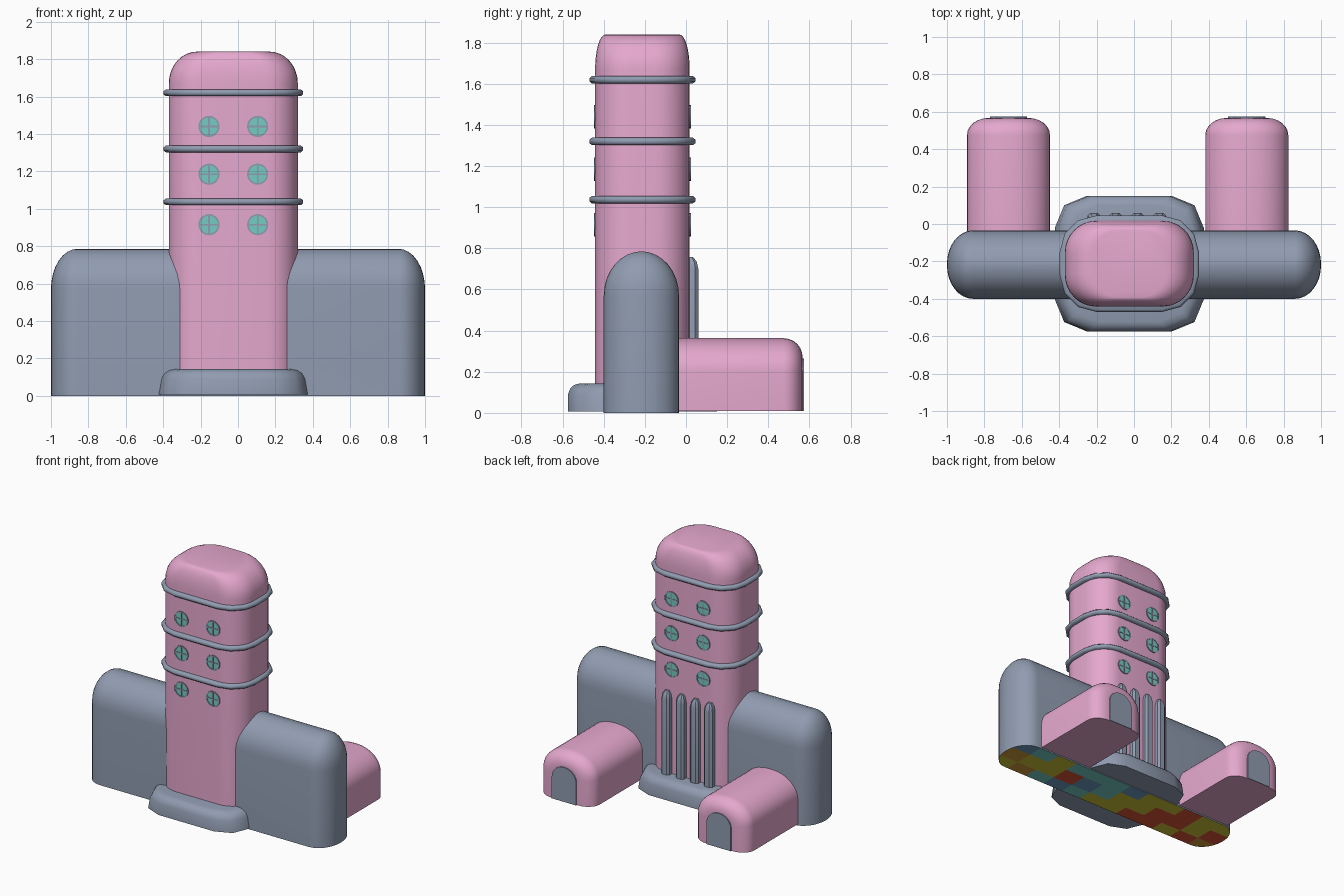
import bpy, bmesh, math
from mathutils import Matrix

if "Cube" in bpy.data.objects:
    bpy.data.objects.remove(bpy.data.objects["Cube"])


def mat(name, r, g, b):
    m = bpy.data.materials.new(name)
    lin = [c / 12.92 if c <= 0.04045 else ((c + 0.055) / 1.055) ** 2.4 for c in (r, g, b)]
    m.diffuse_color = (*lin, 1)
    m.use_nodes = True
    m.node_tree.nodes["Principled BSDF"].inputs["Base Color"].default_value = m.diffuse_color
    return m


PINK = mat("pink", 0.90, 0.66, 0.81)
GREY = mat("slate_grey", 0.565, 0.61, 0.69)
TEAL = mat("teal", 0.46, 0.80, 0.76)
RED = mat("brick_red", 0.86, 0.32, 0.22)
OLIVE = mat("olive", 0.80, 0.76, 0.22)
BLUE = mat("blue", 0.42, 0.60, 0.74)
OCHRE = mat("ochre", 0.82, 0.60, 0.24)


def finish(name, bm, mats, angle=32):
    bmesh.ops.recalc_face_normals(bm, faces=bm.faces[:])
    me = bpy.data.meshes.new(name)
    bm.to_mesh(me)
    bm.free()
    for m in mats:
        me.materials.append(m)
    me.shade_smooth()
    me.set_sharp_from_angle(angle=math.radians(angle))
    ob = bpy.data.objects.new(name, me)
    bpy.context.collection.objects.link(ob)
    return ob


def loft(rings, caps=True):
    bm = bmesh.new()
    vr = [[bm.verts.new(p) for p in r] for r in rings]
    n = len(vr[0])
    for a, b in zip(vr, vr[1:]):
        for i in range(n):
            j = (i + 1) % n
            bm.faces.new((a[i], a[j], b[j], b[i]))
    if caps:
        bm.faces.new(vr[0])
        bm.faces.new(vr[-1])
    return bm


def rrect(cx, cy, z, hx, hy, rx, ry, seg):
    """Rounded rectangle ring at height z."""
    pts = []
    for q, (sx, sy) in enumerate(((1, 1), (-1, 1), (-1, -1), (1, -1))):
        for k in range(seg + 1):
            a = math.pi / 2 * (q + k / seg)
            pts.append((cx + sx * (hx - rx) + rx * math.cos(a),
                        cy + sy * (hy - ry) + ry * math.sin(a), z))
    return pts


def arch(cx, y, w, top, rx, rz, seg=8, z0=0.01):
    """Arch outline facing along y."""
    pts = [(cx + w, y, z0)]
    for k in range(seg + 1):
        a = math.pi / 2 * k / seg
        pts.append((cx + w - rx + rx * math.cos(a), y, top - rz + rz * math.sin(a)))
    for k in range(seg + 1):
        a = math.pi / 2 * (1 + k / seg)
        pts.append((cx - w + rx + rx * math.cos(a), y, top - rz + rz * math.sin(a)))
    return pts + [(cx - w, y, z0)]


def circle(x, y, z, r, n=20):
    return [(x + r * math.cos(2 * math.pi * k / n), y, z + r * math.sin(2 * math.pi * k / n))
            for k in range(n)]


TX, TY, HX, HY = -0.025, -0.212, 0.345, 0.23
arc = [math.pi / 2 * k / 8 for k in range(9)]

# Tower with a rounded top
rings = [rrect(TX, TY, 0.02, HX, HY, 0.17, 0.17, 8)]
for a in arc:
    c = 1 - math.cos(a)
    rings.append(rrect(TX, TY, 1.67 + 0.17 * math.sin(a), HX - 0.15 * c, HY - 0.05 * c,
                       0.17 - 0.03 * c, 0.17 - 0.03 * c, 8))
finish("tower", loft(rings), [PINK], 40)

# Bands round the tower
for i, z in enumerate((1.037, 1.32, 1.62)):
    prof = ((-0.02, -0.018), (0.016, -0.018), (0.028, -0.008),
            (0.028, 0.008), (0.016, 0.018), (-0.02, 0.018))
    finish(f"band_{i + 1}", loft([rrect(TX, TY, z + dz, HX + o, HY + o, 0.17 + o, 0.17 + o, 3)
                                  for o, dz in prof], False), [GREY], 50)

# Long rounded side wing, with a patchwork underside
WY = -0.217
rings = [rrect(0, WY, 0, 1, 0.183, 0.14, 0.178, 8)]
for a in arc:
    c = max(math.cos(a), 0.04)
    rings.append(rrect(0, WY, 0.57 + 0.215 * math.sin(a), 1 - 0.14 * (1 - c),
                       0.183 * c, 0.14 * c, 0.178 * c, 8))
bm = loft(rings)


def cut_underside(co, no):
    fs = [f for f in bm.faces if f.calc_center_median().z < 1e-4]
    geom = fs + list({e for f in fs for e in f.edges}) + list({v for f in fs for v in f.verts})
    bmesh.ops.bisect_plane(bm, geom=geom, plane_co=co, plane_no=no, dist=1e-5)


for k in range(1, 12):
    cut_underside((-1 + k / 6, 0, 0), (1, 0, 0))
for y in (-0.29, -0.15):
    cut_underside((0, y, 0), (0, 1, 0))
# rows front to back, x from + to -: 2 teal, 3 red, 4 olive, 5 blue, 6 ochre
patch = ("462524433436", "644352443343", "524222544344")
for f in bm.faces:
    c = f.calc_center_median()
    if c.z < 1e-4:
        row = 0 if c.y < -0.29 else 1 if c.y < -0.15 else 2
        f.material_index = int(patch[row][max(0, min(11, int((1 - c.x) * 6)))]) - 1
finish("side_wing", bm, [GREY, TEAL, RED, OLIVE, BLUE, OCHRE], 40)

# Plinth under the tower
finish("plinth", loft([rrect(TX, TY, z, hx, hy, 0.17, 0.17, 2) for z, hx, hy in (
    (0.006, 0.398, 0.362), (0.09, 0.383, 0.362), (0.12, 0.37, 0.35),
    (0.136, 0.352, 0.332), (0.142, 0.33, 0.31))]), [GREY], 50)

# Rear pods with arched doors
for side, cx in (("left", -0.671), ("right", 0.603)):
    rings = [arch(cx, -0.15, 0.222, 0.363, 0.205, 0.16)]
    for k in range(7):
        a = math.pi / 2 * k / 6
        s = 0.115 * (1 - math.cos(a))
        w = 0.222 - s
        rings.append(arch(cx, 0.475 + 0.092 * math.sin(a), w, 0.363 - 0.8 * s,
                          0.205 * w / 0.222, 0.16 * w / 0.222))
    finish(f"rear_pod_{side}", loft(rings), [PINK], 40)
    finish(f"pod_door_{side}", loft([arch(cx, y, 0.1, 0.265, 0.097, 0.09)
                                     for y in (0.566, 0.575)]), [GREY])

# Upright ribs on the tower's back
for i, x in enumerate((-0.214, -0.1, 0.018, 0.137)):
    finish(f"back_rib_{i + 1}", loft([rrect(x, 0.01, z, hx, hy, 0.45 * hx, 0.45 * hx, 1)
                                      for z, hx, hy in ((0.1, 0.034, 0.05), (0.70, 0.034, 0.05),
                                                        (0.735, 0.027, 0.042), (0.757, 0.014, 0.025))]),
           [GREY], 30)

# Round windows, front and back: glass, raised rim and cross bars
for face, y, out in (("front", TY - HY, -1), ("back", TY + HY, 1)):
    n = 0
    for x in (-0.155, 0.105):
        for z in (0.915, 1.185, 1.44):
            n += 1
            lo, mid, hi = y - out * 0.003, y + out * 0.003, y + out * 0.006
            finish(f"{face}_window_glass_{n}",
                   loft([circle(x, lo, z, 0.05), circle(x, mid, z, 0.05)]), [TEAL])
            finish(f"{face}_window_rim_{n}",
                   loft([circle(x, yy, z, r) for yy, r in
                         ((lo, 0.057), (hi, 0.057), (hi, 0.048), (lo, 0.048))], False), [GREY])
            bm = bmesh.new()
            for sx, sz in ((0.094, 0.009), (0.009, 0.094)):
                bmesh.ops.create_cube(bm, size=1, matrix=Matrix.Translation((x, y + out * 0.0015, z))
                                      @ Matrix.Diagonal((sx, 0.008, sz, 1)))
            finish(f"{face}_window_bars_{n}", bm, [GREY])
